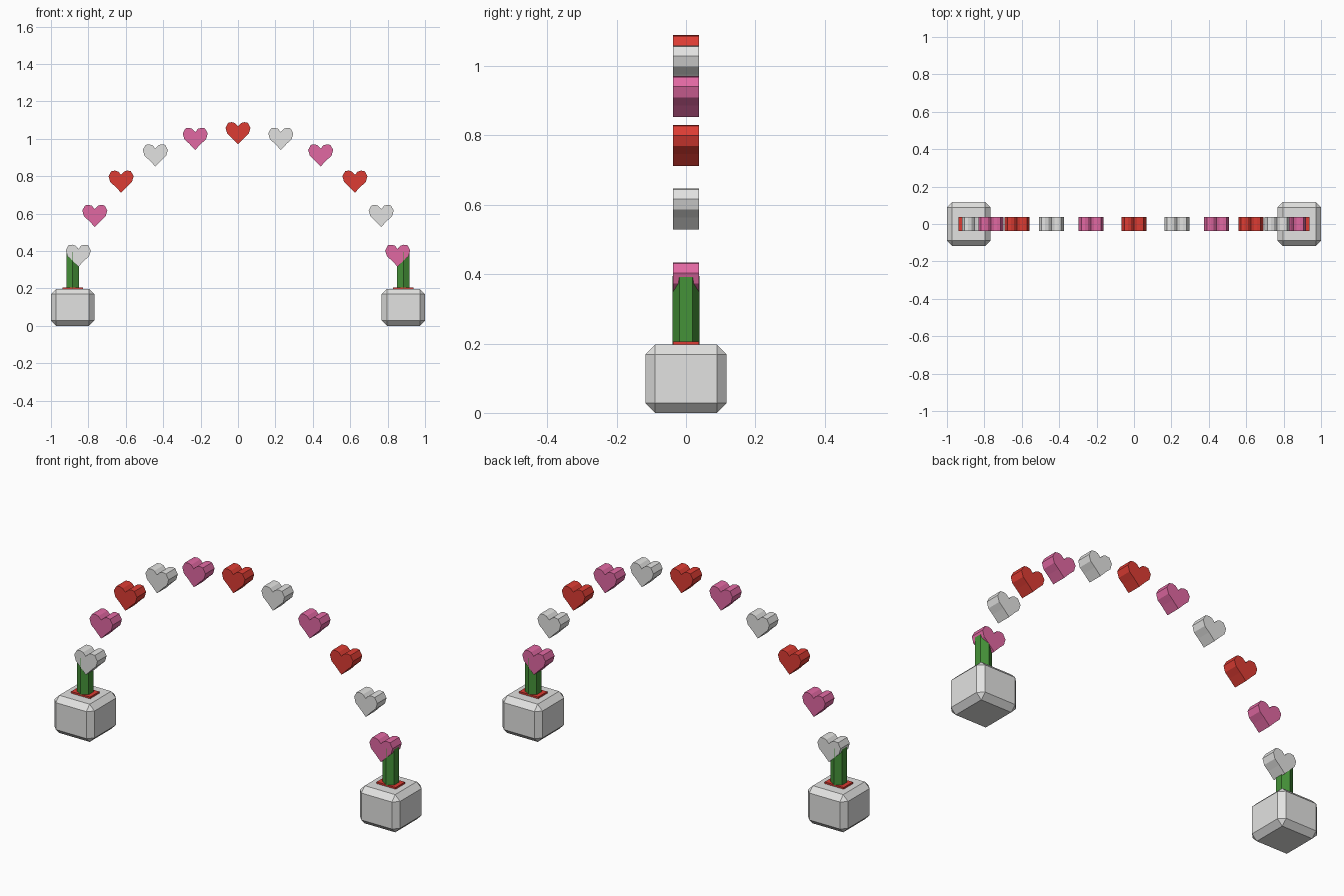
import bpy
import bmesh
from math import sin, cos, radians
from mathutils import Matrix

cube = bpy.data.objects.get("Cube")
if cube:
    bpy.data.objects.remove(cube, do_unlink=True)


def material(name, rgb):
    mat = bpy.data.materials.new(name)
    mat.use_nodes = True
    colour = (*rgb, 1.0)
    mat.diffuse_color = colour
    mat.node_tree.nodes["Principled BSDF"].inputs["Base Color"].default_value = colour
    return mat


WHITE = material("white", (0.76, 0.76, 0.75))
PINK = material("pink", (0.75, 0.14, 0.36))
RED = material("red", (0.72, 0.045, 0.033))
GREEN = material("green", (0.06, 0.29, 0.04))

RADIUS = 0.884      # arch radius, also pot distance from the middle
ARCH_Z = 0.205      # arch centre height for the heart tops
DEPTH = 0.038       # half depth of the hearts


def finish(name, bm, mat, location):
    bmesh.ops.recalc_face_normals(bm, faces=bm.faces)
    mesh = bpy.data.meshes.new(name)
    bm.to_mesh(mesh)
    bm.free()
    mesh.materials.append(mat)
    obj = bpy.data.objects.new(name, mesh)
    obj.location = location
    bpy.context.collection.objects.link(obj)
    return obj


def box(name, size, mat, location, chamfer=0.0):
    bm = bmesh.new()
    bmesh.ops.create_cube(bm, size=1.0, matrix=Matrix.Diagonal((*size, 1.0)))
    if chamfer:
        bmesh.ops.bevel(bm, geom=bm.edges[:], offset=chamfer, segments=1,
                        affect='EDGES')
    return finish(name, bm, mat, location)


# Right half of the heart outline, from the notch to the tip
HALF = [(0, -0.022), (0.016, -0.005), (0.033, 0), (0.052, -0.003),
        (0.067, -0.03), (0.058, -0.061), (0.033, -0.084), (0, -0.118)]
OUTLINE = HALF + [(-x, z) for x, z in HALF[-2:0:-1]]


def heart(name, mat, location):
    bm = bmesh.new()
    face = bm.faces.new([bm.verts.new((x, -DEPTH, z)) for x, z in OUTLINE])
    grown = bmesh.ops.extrude_face_region(bm, geom=[face], use_keep_orig=True)
    verts = [v for v in grown["geom"] if isinstance(v, bmesh.types.BMVert)]
    bmesh.ops.translate(bm, verts=verts, vec=(0, 2 * DEPTH, 0))
    return finish(name, bm, mat, location)


# Arch of hearts in a repeating colour order
for i in range(11):
    angle = radians(15 * (i - 5))
    heart(f"heart_{i + 1}", (WHITE, PINK, RED)[i % 3],
          (RADIUS * sin(angle), 0, ARCH_Z + RADIUS * cos(angle)))

# Pot, soil plate and hexagonal stem at each end
for side, sign in (("left", 1), ("right", -1)):
    x = sign * RADIUS
    box(f"{side}_pot", (0.232, 0.234, 0.197), WHITE, (x, 0, 0.0985), 0.028)
    box(f"{side}_soil", (0.11, 0.076, 0.02), RED, (x, 0, 0.196))
    bm = bmesh.new()
    bmesh.ops.create_cone(bm, cap_ends=True, segments=6, radius1=0.0385,
                          radius2=0.0385, depth=0.2,
                          matrix=Matrix.Rotation(radians(0), 4, 'Z'))
    # Put two flat sides square to the x axis
    if max(v.co.x for v in bm.verts) > 0.036:
        bmesh.ops.rotate(bm, verts=bm.verts, cent=(0, 0, 0),
                         matrix=Matrix.Rotation(radians(30), 3, 'Z'))
    finish(f"{side}_stem", bm, GREEN, (x, 0, 0.295))
